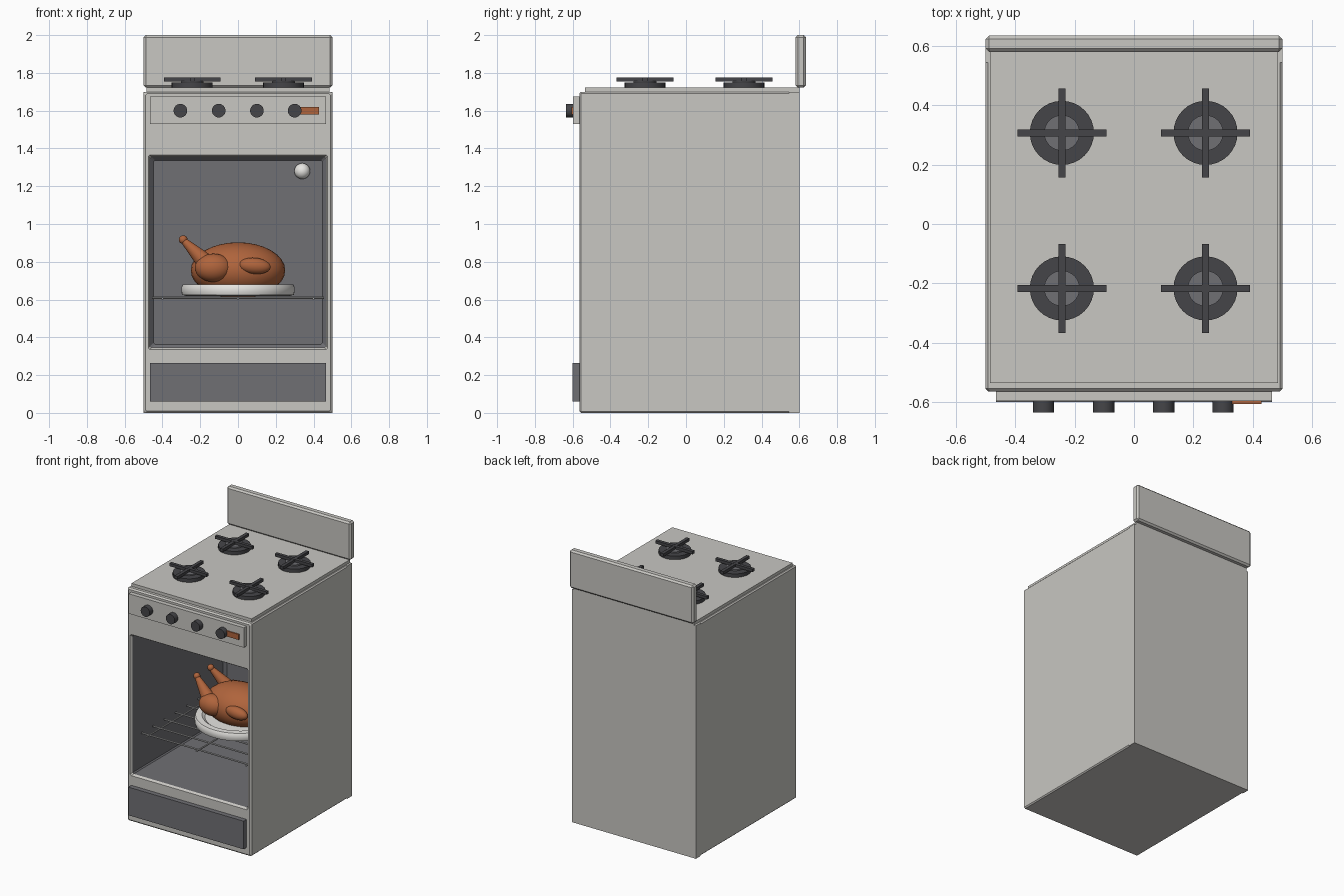
import bpy, bmesh, math
from mathutils import Vector

if "Cube" in bpy.data.objects:
    bpy.data.objects.remove(bpy.data.objects["Cube"])


def material(name, r, g, b):
    m = bpy.data.materials.new(name)
    m.diffuse_color = (r, g, b, 1)
    m.use_nodes = True
    m.node_tree.nodes["Principled BSDF"].inputs["Base Color"].default_value = m.diffuse_color
    return m


ENAMEL = material("warm_grey_enamel", 0.58, 0.57, 0.54)
GREY = material("dark_grey", 0.16, 0.16, 0.175)
IRON = material("cast_iron", 0.06, 0.06, 0.066)
ROAST = material("roast_brown", 0.43, 0.127, 0.045)
WHITE = material("white", 0.82, 0.81, 0.78)
STEEL = material("steel_wire", 0.45, 0.45, 0.45)


def finish(name, bm, mats, smooth=False):
    bmesh.ops.recalc_face_normals(bm, faces=bm.faces[:])
    me = bpy.data.meshes.new(name)
    bm.to_mesh(me)
    bm.free()
    ob = bpy.data.objects.new(name, me)
    bpy.context.collection.objects.link(ob)
    for m in mats:
        me.materials.append(m)
    if smooth:
        bpy.ops.object.select_all(action='DESELECT')
        bpy.context.view_layer.objects.active = ob
        ob.select_set(True)
        bpy.ops.object.shade_smooth_by_angle(angle=math.radians(35))
    return ob


def box(name, lo, hi, mat, bevel=0):
    bm = bmesh.new()
    bmesh.ops.create_cube(bm, size=1)
    for v in bm.verts:
        v.co = Vector([(a + b) / 2 + c * (b - a) for a, b, c in zip(lo, hi, v.co)])
    if bevel:
        bmesh.ops.bevel(bm, geom=bm.edges[:], offset=bevel, segments=1, affect='EDGES')
    return finish(name, bm, [mat])


def rod(name, p, q, r1, r2, mat, sides=24):
    p, q = Vector(p), Vector(q)
    bm = bmesh.new()
    bmesh.ops.create_cone(bm, cap_ends=True, segments=sides, radius1=r1, radius2=r2,
                          depth=(q - p).length)
    rot = (q - p).to_track_quat('Z', 'Y').to_matrix()
    for v in bm.verts:
        v.co = rot @ v.co + (p + q) / 2
    return finish(name, bm, [mat], True)


def ball(name, c, radii, mat, tilt=0):
    bm = bmesh.new()
    bmesh.ops.create_uvsphere(bm, u_segments=32, v_segments=16, radius=1)
    ob = finish(name, bm, [mat], True)
    ob.location, ob.scale, ob.rotation_euler = c, radii, (0, tilt, 0)
    return ob


# Body shell with open oven cavity: chamfered rectangular rings (half x, z low, z high, y)
rings = [(0.5, 0.0, 1.7, 0.55), (0.5, 0.0, 1.7, -0.555), (0.49, 0.01, 1.69, -0.565),
         (0.475, 0.335, 1.365, -0.565), (0.465, 0.345, 1.355, -0.55),
         (0.465, 0.345, 1.355, 0.49), (0.447, 0.363, 1.337, 0.51)]
c = 0.008
bm = bmesh.new()
loops = []
for w, a, b, y in rings:
    pts = [(-w + c, a), (w - c, a), (w, a + c), (w, b - c),
           (w - c, b), (-w + c, b), (-w, b - c), (-w, a + c)]
    loops.append([bm.verts.new((x, y, z)) for x, z in pts])
for i in range(len(loops) - 1):
    for k in range(8):
        n = (k + 1) % 8
        f = bm.faces.new((loops[i][k], loops[i][n], loops[i + 1][n], loops[i + 1][k]))
        f.material_index = 1 if i >= 4 else 0
bm.faces.new(loops[-1]).material_index = 1
bm.faces.new(loops[0])
finish("oven_body", bm, [ENAMEL, GREY])

# Panels
box("back_panel", (-0.5, 0.545, 0), (0.5, 0.6, 1.7), ENAMEL)
box("cooktop", (-0.485, -0.535, 1.69), (0.485, 0.6, 1.722), ENAMEL)
box("backsplash", (-0.5, 0.58, 1.722), (0.5, 0.635, 2.0), ENAMEL, 0.012)
box("control_panel", (-0.465, -0.597, 1.53), (0.465, -0.56, 1.675), ENAMEL)
box("drawer", (-0.465, -0.6, 0.06), (0.465, -0.56, 0.265), GREY)

# Knobs and indicator
for i, x in enumerate((-0.305, -0.102, 0.1, 0.3)):
    rod(f"knob_{i + 1}", (x, -0.59, 1.6), (x, -0.635, 1.6), 0.036, 0.036, IRON)
box("indicator", (0.3, -0.606, 1.58), (0.43, -0.595, 1.62), ROAST)

# Burners
for x in (-0.243, 0.241):
    for y in (-0.217, 0.307):
        rod("burner_base", (x, y, 1.715), (x, y, 1.748), 0.108, 0.108, IRON, 32)
        rod("burner_cap", (x, y, 1.74), (x, y, 1.757), 0.06, 0.06, GREY, 32)
        box("grate_bar_x", (x - 0.15, y - 0.012, 1.755), (x + 0.15, y + 0.012, 1.776), IRON)
        box("grate_bar_y", (x - 0.012, y - 0.15, 1.754), (x + 0.012, y + 0.15, 1.775), IRON)

# Rack
for i in range(8):
    y = -0.46 + i * 0.13
    rod("rack_wire", (-0.455, y, 0.61), (0.455, y, 0.61), 0.006, 0.006, STEEL, 8)
for x in (-0.4, 0, 0.4):
    rod("rack_rail", (x, -0.48, 0.605), (x, 0.47, 0.605), 0.006, 0.006, STEEL, 8)

# Oven lamp
ball("oven_lamp", (0.34, 0.49, 1.28), (0.042, 0.042, 0.042), WHITE)

# Plate, lathed
CY = 0.02
profile = [(0.27, 0.618), (0.295, 0.625), (0.3, 0.64), (0.3, 0.665), (0.292, 0.68),
           (0.25, 0.68), (0.23, 0.665)]
bm = bmesh.new()
N = 48
turn = [[bm.verts.new((r * math.cos(k * math.tau / N), CY + r * math.sin(k * math.tau / N), z))
         for k in range(N)] for r, z in profile]
for a, b in zip(turn, turn[1:]):
    for k in range(N):
        bm.faces.new((a[k], a[(k + 1) % N], b[(k + 1) % N], b[k]))
bm.faces.new(turn[0])
bm.faces.new(turn[-1])
finish("plate", bm, [WHITE], True)

# Roast bird
ball("roast_body", (0, CY, 0.755), (0.25, 0.18, 0.148), ROAST)
for s in (-1, 1):
    ball("thigh", (-0.13, CY + s * 0.13, 0.768), (0.098, 0.07, 0.075), ROAST)
    rod("drumstick", (-0.165, CY + s * 0.115, 0.79), (-0.285, CY + s * 0.082, 0.91),
        0.05, 0.018, ROAST)
    ball("leg_tip", (-0.29, CY + s * 0.08, 0.917), (0.023, 0.023, 0.023), ROAST)
    ball("wing", (0.088, CY + s * 0.16, 0.778), (0.085, 0.04, 0.043), ROAST, math.radians(5))
